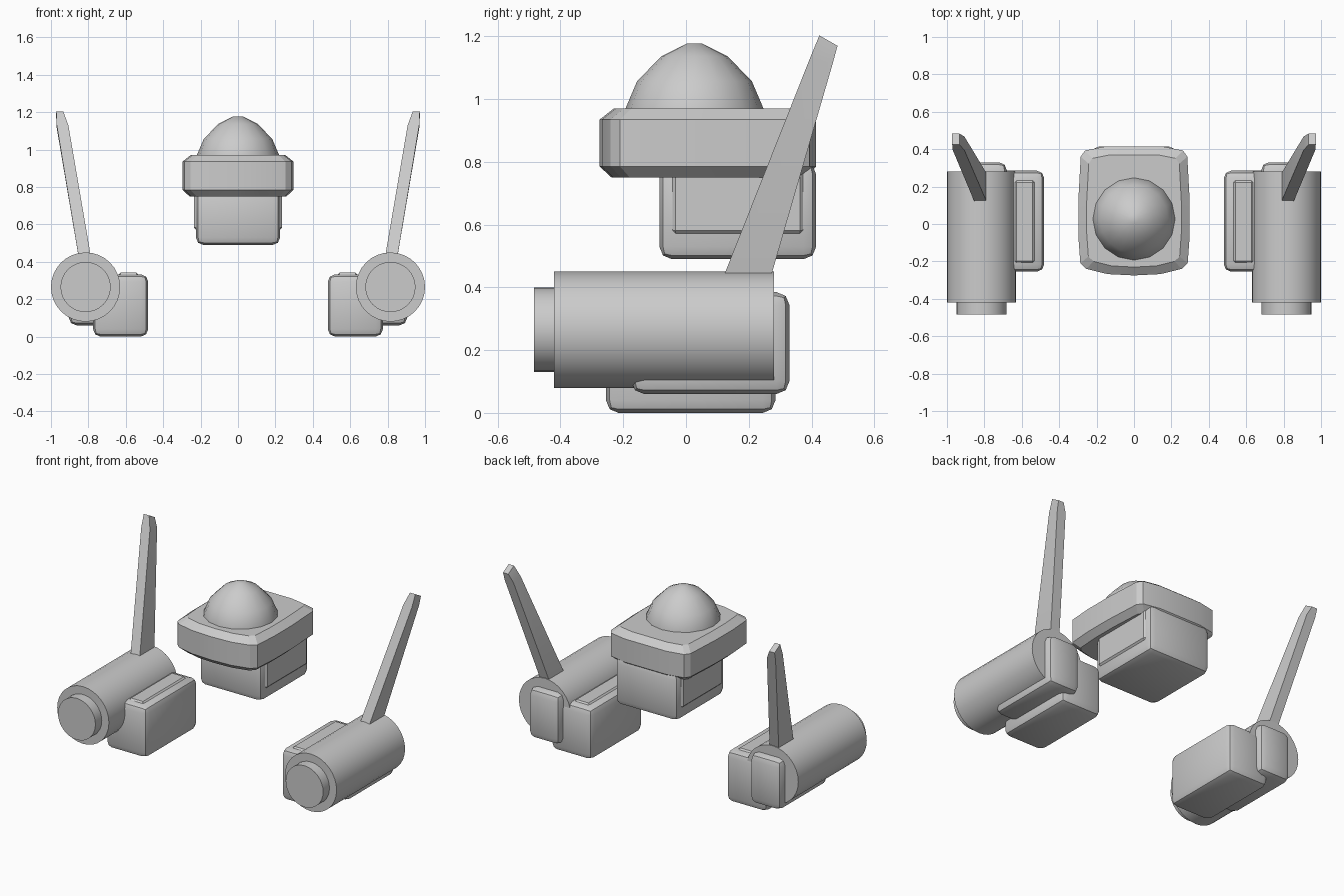
import bpy, bmesh
from math import sin, cos, pi, radians
from mathutils import Vector

cube = bpy.data.objects.get("Cube")
if cube:
    bpy.data.objects.remove(cube, do_unlink=True)

grey = bpy.data.materials.new("plain_grey")
grey.use_nodes = True
grey.diffuse_color = (0.6, 0.6, 0.6, 1)
grey.node_tree.nodes["Principled BSDF"].inputs["Base Color"].default_value = (0.6, 0.6, 0.6, 1)


def finish(name, bm, angle=30):
    bmesh.ops.recalc_face_normals(bm, faces=bm.faces)
    mesh = bpy.data.meshes.new(name)
    bm.to_mesh(mesh)
    bm.free()
    mesh.materials.append(grey)
    ob = bpy.data.objects.new(name, mesh)
    bpy.context.collection.objects.link(ob)
    bpy.ops.object.select_all(action='DESELECT')
    ob.select_set(True)
    bpy.context.view_layer.objects.active = ob
    bpy.ops.object.shade_smooth_by_angle(angle=radians(angle))
    return ob


def loft(name, rings, angle=30):
    """Skin a stack of equal-length rings and cap both ends."""
    bm = bmesh.new()
    rows = [[bm.verts.new(p) for p in ring] for ring in rings]
    n = len(rows[0])
    for a, b in zip(rows, rows[1:]):
        for i in range(n):
            j = (i + 1) % n
            bm.faces.new((a[i], a[j], b[j], b[i]))
    bm.faces.new(rows[0])
    bm.faces.new(rows[-1])
    return finish(name, bm, angle)


def soft_box(name, low, high, bevel, segments=2):
    """Box between two corners with rounded edges."""
    low, high = Vector(low), Vector(high)
    bm = bmesh.new()
    bmesh.ops.create_cube(bm, size=1)
    for v in bm.verts:
        v.co = (low + high) / 2 + v.co * (high - low)
    bmesh.ops.bevel(bm, geom=bm.edges[:], offset=bevel, segments=segments,
                    profile=0.5, affect='EDGES')
    return finish(name, bm)


def circle(n, r):
    return [(r * cos(2 * pi * i / n), r * sin(2 * pi * i / n)) for i in range(n)]


def barrel(name, x, z, r, y0, y1):
    return loft(name, [[(x + u, y, z + w) for u, w in circle(32, r)] for y in (y0, y1)])


def sided(side, low, high):
    """Mirror box corners to the chosen side."""
    xs = sorted((side * low[0], side * high[0]))
    return (xs[0], *low[1:]), (xs[1], *high[1:])


# Middle unit: body with slim side panels
soft_box("middle_body", (-0.225, -0.085, 0.49), (0.225, 0.415, 0.8), 0.04)
soft_box("middle_side_panels", (-0.235, -0.045, 0.57), (0.235, 0.375, 0.79), 0.012, 1)

# Rim with gently bowed sides and chamfered top and bottom
half = [(0, -0.275), (0.14, -0.268), (0.255, -0.24), (0.287, -0.21), (0.298, -0.06),
        (0.298, 0.12), (0.285, 0.36), (0.262, 0.393), (0.15, 0.415), (0, 0.415)]
outline = half + [(-x, y) for x, y in half[-2:0:-1]]
mid_y = 0.07
rim = []
for z, sx, sy in ((0.75, 0.87, 0.89), (0.785, 1, 1), (0.935, 1, 1), (0.97, 0.85, 0.87)):
    rim.append([(x * sx, mid_y + (y - mid_y) * sy, z) for x, y in outline])
loft("middle_rim", rim, 12)

# Dome
profile = [(0.22, 0.96), (0.22, 0.97), (0.183, 1.057), (0.105, 1.137), (0.025, 1.177)]
loft("middle_dome", [[(x, 0.027 + y, z) for x, y in circle(16, r)] for r, z in profile], 40)

for side, label in ((1, "left"), (-1, "right")):
    # Main tube and its front cap
    barrel(label + "_tube", side * 0.815, 0.265, 0.185, -0.42, 0.28)
    barrel(label + "_front_cap", side * 0.815, 0.265, 0.134, -0.485, -0.41)

    # Inner box with a raised strip on top
    soft_box(label + "_inner_box",
             *sided(side, (0.48, -0.255, 0), (0.775, 0.285, 0.333)), 0.04)
    soft_box(label + "_top_strip",
             *sided(side, (0.53, -0.21, 0.26), (0.64, 0.235, 0.342)), 0.012, 1)

    # Bracket running under the tube and out of its back
    soft_box(label + "_bracket",
             *sided(side, (0.68, -0.175, 0.06), (0.905, 0.33, 0.385)), 0.042)

    # Leaning, tapering fin
    fin = []
    for x, front, back, thick in (((0.808, (0.09, 0.36), (0.249, 0.36), 0.033)),
                                  ((0.938, (0.395, 1.13), (0.468, 1.115), 0.031)),
                                  ((0.953, (0.425, 1.203), (0.483, 1.17), 0.019))):
        fin.append([(side * (x + d), y, z) for d, (y, z) in
                    ((-thick, front), (thick, front), (thick, back), (-thick, back))])
    loft(label + "_fin", fin, 15)
